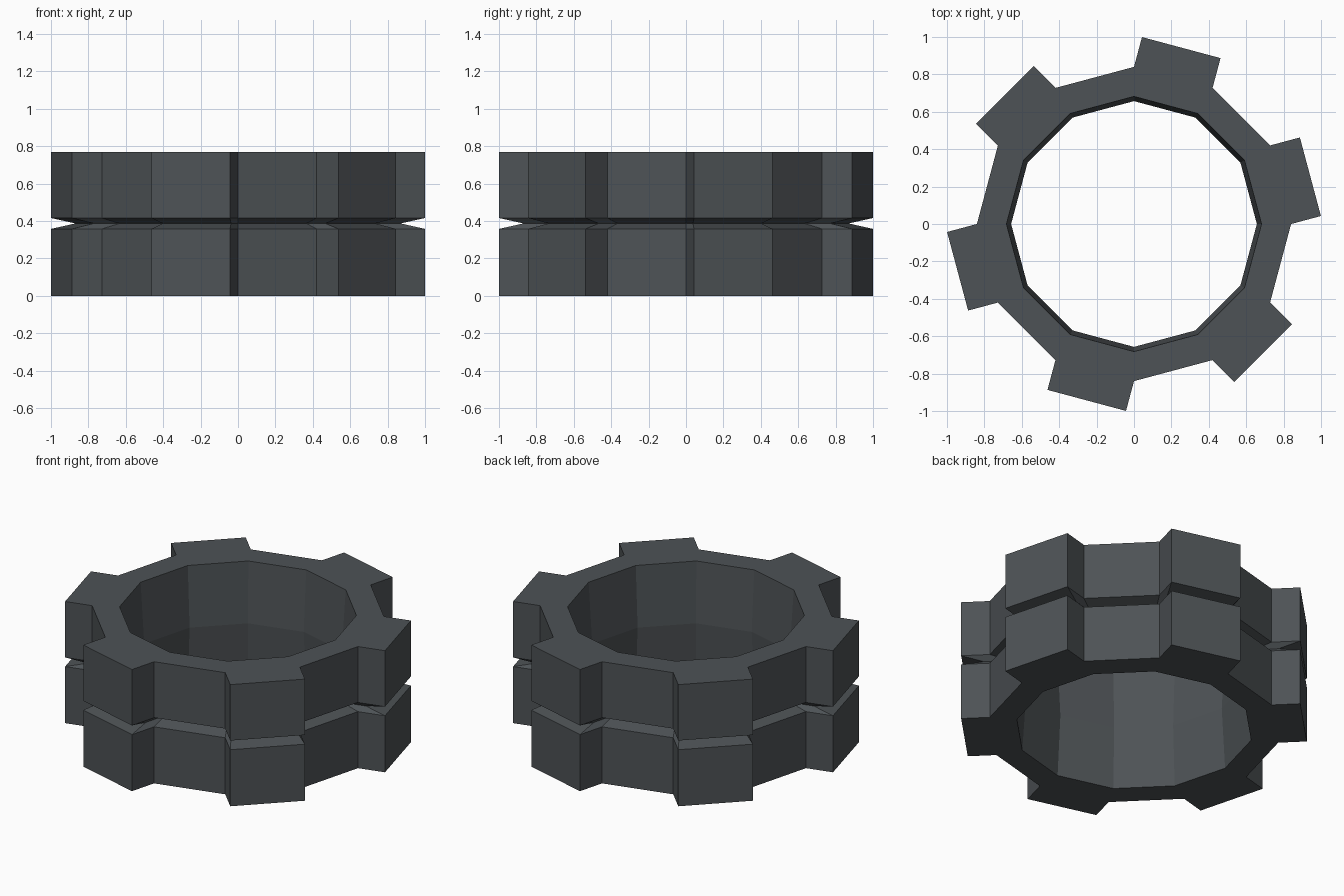
import bpy, bmesh, math
from mathutils import Vector

if "Cube" in bpy.data.objects:
    bpy.data.objects.remove(bpy.data.objects["Cube"])

H, MID, GAP = 0.77, 0.387, 0.029      # height, groove centre, groove half width
R_OUT, TOOTH = 0.84, 0.165            # body radius, tooth depth
R_IN, R_WAIST = 0.682, 0.657          # bore radius at the rims and at mid height
GROOVE = 0.87                         # groove floor scale

def polar(r, deg):
    a = math.radians(deg)
    return Vector((r * math.cos(a), r * math.sin(a), 0))

# Twelve-sided outline with a tooth raised on every other side
outline = []
for k in range(6):
    a = 60 * k
    p, q, n = polar(R_OUT, a), polar(R_OUT, a + 30), polar(TOOTH, a + 15)
    outline += [p, p + n, q + n, q]

bm = bmesh.new()

def loop(points, z, s=1.0):
    return [bm.verts.new((p.x * s, p.y * s, z)) for p in points]

def bridge(a, b):
    n = len(a)
    for i in range(n):
        j = (i + 1) % n
        bm.faces.new((a[i], a[j], b[j], b[i]))

# Outer wall with V groove
outer = [loop(outline, z, s) for z, s in
         ((0, 1), (MID - GAP, 1), (MID, GROOVE), (MID + GAP, 1), (H, 1))]
for a, b in zip(outer, outer[1:]):
    bridge(a, b)

# Bore, slightly waisted at mid height
inner = [loop([polar(r, 30 * i) for i in range(12)], z)
         for z, r in ((0, R_IN), (MID, R_WAIST), (H, R_IN))]
for a, b in zip(inner, inner[1:]):
    bridge(a, b)

# Flat top and bottom rims, sector by sector
for o, i in ((outer[0], inner[0]), (outer[-1], inner[-1])):
    for k in range(6):
        p, t0, t1, q = o[4 * k:4 * k + 4]
        nxt = o[(4 * k + 4) % 24]
        i0, i1, i2 = i[2 * k], i[2 * k + 1], i[(2 * k + 2) % 12]
        bm.faces.new((i0, p, q, i1))
        bm.faces.new((p, t0, t1, q))
        bm.faces.new((i1, q, nxt, i2))

bmesh.ops.recalc_face_normals(bm, faces=bm.faces)
mesh = bpy.data.meshes.new("toothed_ring")
bm.to_mesh(mesh)
bm.free()

mat = bpy.data.materials.new("dark grey metal")
mat.diffuse_color = (0.075, 0.085, 0.092, 1)
mat.use_nodes = True
mat.node_tree.nodes["Principled BSDF"].inputs["Base Color"].default_value = mat.diffuse_color
mesh.materials.append(mat)
ring = bpy.data.objects.new("toothed_ring", mesh)
bpy.context.collection.objects.link(ring)
